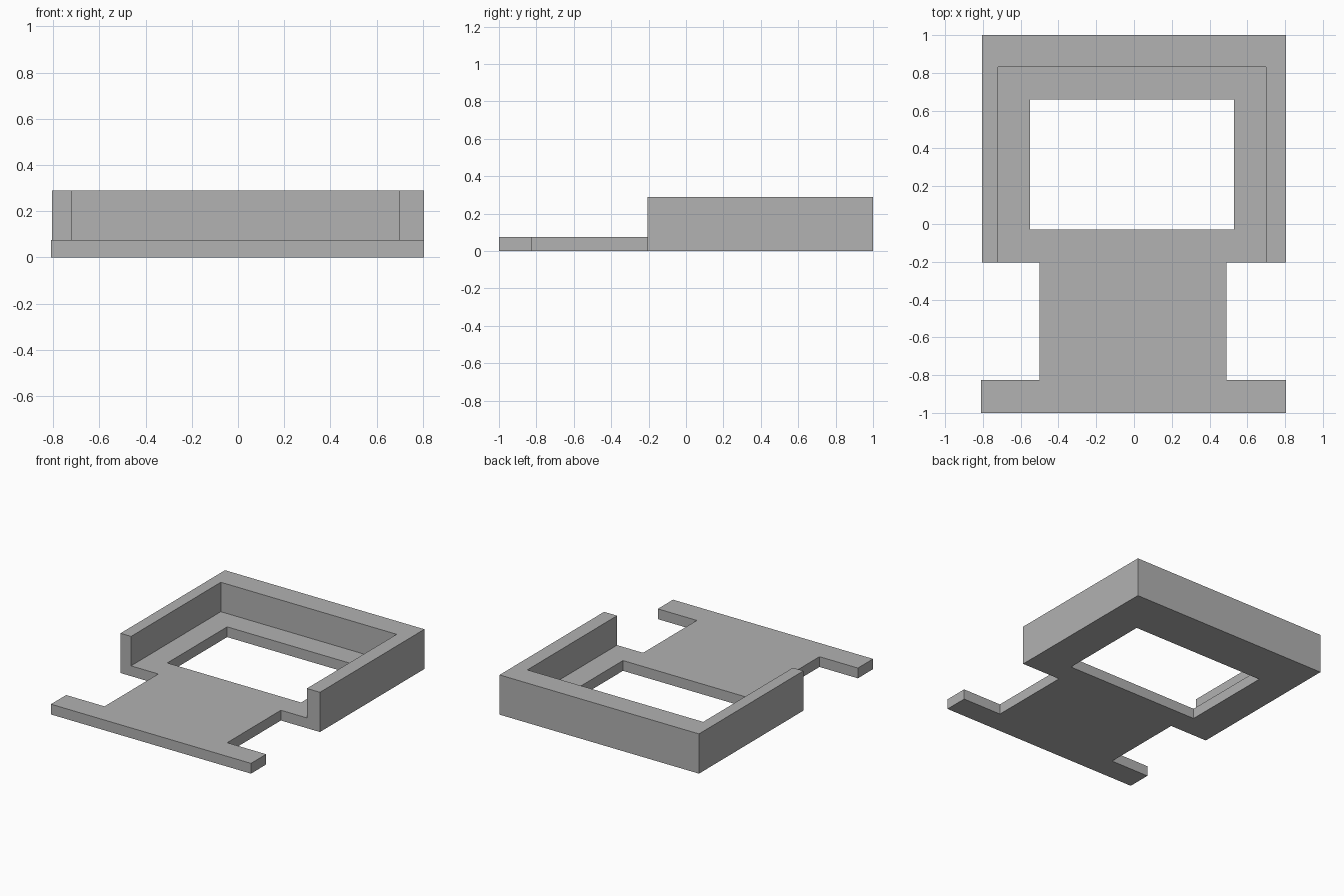
import bpy
import bmesh
import math

cube = bpy.data.objects.get("Cube")
if cube:
    bpy.data.objects.remove(cube, do_unlink=True)

# One plain grey
grey = bpy.data.materials.new("plain_grey")
grey.use_nodes = True
colour = (0.445, 0.445, 0.445, 1)
grey.diffuse_color = colour
grey.node_tree.nodes["Principled BSDF"].inputs["Base Color"].default_value = colour

# Plan lines and heights
X_LINES = [-0.81, -0.805, -0.72, -0.55, -0.5, 0.49, 0.53, 0.7, 0.805]
Y_LINES = [-1, -0.825, -0.205, -0.03, 0.66, 0.83, 1]
PLATE_TOP, WALL_TOP = 0.075, 0.29


def in_plate(x, y):
    """Front crossbar, narrow neck and the open frame behind it."""
    if y < -0.825:
        return True
    if y < -0.205:
        return -0.5 < x < 0.49
    opening = -0.55 < x < 0.53 and -0.03 < y < 0.66
    return x > -0.805 and not opening


def in_wall(x, y):
    """Raised rim on three sides of the frame."""
    return y > -0.205 and (x < -0.72 or x > 0.7 or y > 0.83)


def raise_faces(bm, faces, height, keep):
    result = bmesh.ops.extrude_face_region(bm, geom=faces, use_keep_orig=keep)
    verts = [g for g in result["geom"] if isinstance(g, bmesh.types.BMVert)]
    bmesh.ops.translate(bm, verts=verts, vec=(0, 0, height))
    return [g for g in result["geom"] if isinstance(g, bmesh.types.BMFace)]


# Flat plan
bm = bmesh.new()
grid = [[bm.verts.new((x, y, 0)) for x in X_LINES] for y in Y_LINES]
for j in range(len(Y_LINES) - 1):
    for i in range(len(X_LINES) - 1):
        x = (X_LINES[i] + X_LINES[i + 1]) / 2
        y = (Y_LINES[j] + Y_LINES[j + 1]) / 2
        if in_plate(x, y):
            bm.faces.new((grid[j][i], grid[j][i + 1], grid[j + 1][i + 1], grid[j + 1][i]))
bmesh.ops.delete(bm, geom=[v for v in bm.verts if not v.link_faces], context='VERTS')

# Plate thickness, then the rim
top = raise_faces(bm, bm.faces[:], PLATE_TOP, True)
rim = [f for f in top if in_wall(*f.calc_center_median().xy)]
raise_faces(bm, rim, WALL_TOP - PLATE_TOP, False)

# Clean flat surfaces
bmesh.ops.recalc_face_normals(bm, faces=bm.faces[:])
bmesh.ops.dissolve_limit(bm, angle_limit=math.radians(1), verts=bm.verts[:], edges=bm.edges[:])

mesh = bpy.data.meshes.new("rimmed_frame_plate")
bm.to_mesh(mesh)
bm.free()
mesh.materials.append(grey)
plate = bpy.data.objects.new("rimmed_frame_plate", mesh)
bpy.context.collection.objects.link(plate)
